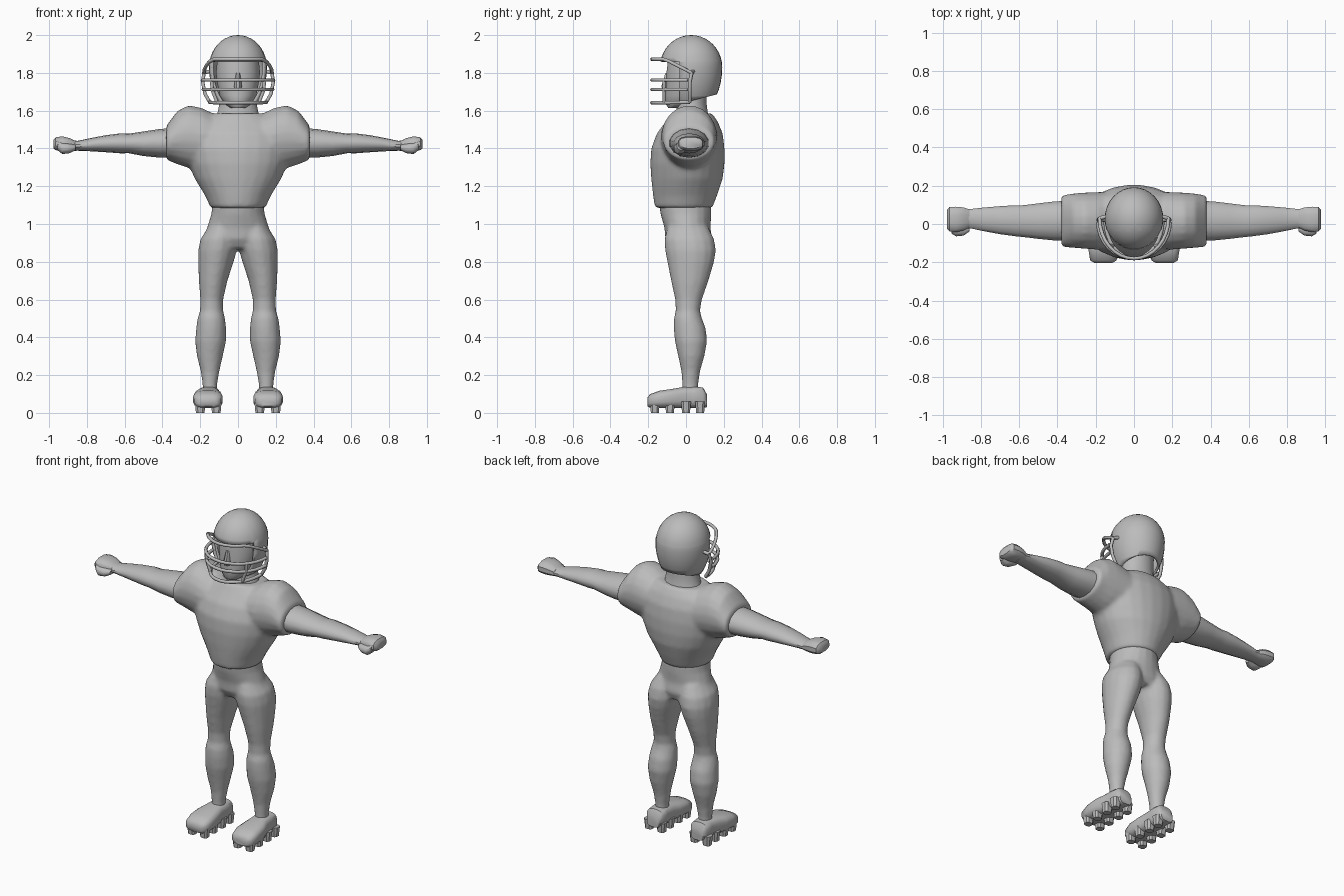
import bpy, bmesh, math
from mathutils import Vector

GREY = bpy.data.materials.new("plain_grey")
GREY.diffuse_color = (0.5, 0.5, 0.5, 1)


def loft(bm, axis, rings, n=16, mirror=False, power=1.0):
    """Closed tube along an axis; ring = (position, a0, a1, b0, b1)."""
    for side in ((1, -1) if mirror else (1,)):
        loops = []
        for t, a0, a1, b0, b1 in rings:
            loop = []
            for i in range(n):
                ang = 2 * math.pi * (i + 0.5) / n
                c, s = math.cos(ang), math.sin(ang)
                c = math.copysign(abs(c) ** power, c)
                s = math.copysign(abs(s) ** power, s)
                a = (a0 + a1) / 2 + (a1 - a0) / 2 * c
                b = (b0 + b1) / 2 + (b1 - b0) / 2 * s
                p = {"x": (t, a, b), "y": (a, t, b), "z": (a, b, t)}[axis]
                loop.append(bm.verts.new((p[0] * side, p[1], p[2])))
            loops.append(loop)
        faces = [bm.faces.new((p[i], p[(i + 1) % n], q[(i + 1) % n], q[i]))
                 for p, q in zip(loops, loops[1:]) for i in range(n)]
        faces += [bm.faces.new(loops[0]), bm.faces.new(loops[-1])]
        bmesh.ops.recalc_face_normals(bm, faces=faces)


def finish(bm, name, blend=0, angle=40):
    me = bpy.data.meshes.new(name)
    bm.to_mesh(me)
    bm.free()
    ob = bpy.data.objects.new(name, me)
    bpy.context.collection.objects.link(ob)
    me.materials.append(GREY)
    if blend:  # fuse overlapping volumes into one soft surface
        r = ob.modifiers.new("fuse", "REMESH")
        r.mode = "VOXEL"
        r.voxel_size = 0.012
        r.use_smooth_shade = True
        s = ob.modifiers.new("soften", "SMOOTH")
        s.iterations = blend
        s.factor = 0.5
    else:
        bpy.ops.object.select_all(action="DESELECT")
        ob.select_set(True)
        bpy.context.view_layer.objects.active = ob
        bpy.ops.object.shade_smooth_by_angle(angle=math.radians(angle))
    return ob


# Jersey: tapered trunk plus padded shoulders and short sleeves
bm = bmesh.new()
loft(bm, "z", [(1.085, -.145, .145, -.165, .14), (1.15, -.175, .175, -.175, .165),
               (1.24, -.23, .23, -.185, .195), (1.32, -.265, .265, -.19, .205),
               (1.40, -.285, .285, -.185, .205), (1.48, -.28, .28, -.155, .195),
               (1.54, -.24, .24, -.11, .17), (1.585, -.15, .15, -.08, .14)], 24)
loft(bm, "x", [(0, -.12, .16, 1.33, 1.56), (.12, -.13, .17, 1.30, 1.58),
               (.19, -.135, .168, 1.29, 1.615), (.26, -.13, .165, 1.295, 1.63),
               (.32, -.125, .16, 1.315, 1.60), (.38, -.12, .15, 1.34, 1.52)], 20, True)
finish(bm, "jersey", 6)

# Trousers and legs
bm = bmesh.new()
loft(bm, "z", [(1.11, -.135, .135, -.145, .135), (1.05, -.143, .143, -.135, .135),
               (.98, -.165, .165, -.115, .13), (.92, -.19, .19, -.11, .14),
               (.87, -.15, .15, -.08, .12)], 20)
loft(bm, "z", [(.98, .01, .16, -.10, .12), (.92, .0, .20, -.115, .15),
               (.86, .005, .212, -.112, .16), (.80, .022, .212, -.10, .15),
               (.70, .055, .208, -.08, .12), (.60, .078, .20, -.058, .085),
               (.54, .078, .202, -.055, .075), (.50, .068, .215, -.065, .085),
               (.45, .062, .222, -.066, .105), (.38, .062, .228, -.06, .113),
               (.30, .08, .218, -.042, .098), (.22, .098, .198, -.025, .075),
               (.15, .11, .188, -.02, .065), (.09, .11, .188, -.02, .065)], 16, True)
finish(bm, "legs", 4)

# Shoes
bm = bmesh.new()
loft(bm, "y", [(-.205, .115, .205, .035, .08), (-.19, .09, .23, .027, .10),
               (-.14, .08, .238, .025, .118), (-.07, .085, .235, .025, .128),
               (-.02, .095, .218, .025, .137), (.04, .095, .21, .025, .14),
               (.09, .097, .208, .025, .135), (.11, .11, .195, .03, .10)],
     16, True, 0.65)
finish(bm, "shoes", 0, 50)

# Studs under the soles
bm = bmesh.new()
for y in (-.165, -.085, .0, .075):
    for x in (.115, .20):
        loft(bm, "z", [(0, x - .024, x + .024, y - .022, y + .022),
                       (.06, x - .03, x + .03, y - .028, y + .028)], 8, True, 0.7)
finish(bm, "shoe_studs", 0, 30)

# Bare arms
bm = bmesh.new()
loft(bm, "x", [(.33, -.09, .125, 1.35, 1.51), (.42, -.088, .12, 1.352, 1.502),
               (.50, -.08, .11, 1.36, 1.49), (.58, -.07, .10, 1.375, 1.478),
               (.62, -.066, .10, 1.374, 1.48), (.70, -.055, .095, 1.38, 1.47),
               (.78, -.04, .088, 1.385, 1.455), (.85, -.025, .08, 1.388, 1.44),
               (.89, -.025, .082, 1.386, 1.445)], 14, True)
finish(bm, "arms")

# Clenched hands with thumbs
bm = bmesh.new()
loft(bm, "x", [(.86, -.02, .078, 1.39, 1.44), (.89, -.035, .088, 1.388, 1.455),
               (.93, -.045, .092, 1.385, 1.465), (.965, -.04, .09, 1.39, 1.46),
               (.977, -.025, .075, 1.40, 1.445)], 12, True, 0.75)
loft(bm, "x", [(.86, -.04, .01, 1.39, 1.42), (.89, -.062, .0, 1.375, 1.425),
               (.93, -.066, .0, 1.37, 1.43), (.955, -.05, .0, 1.39, 1.44)], 10, True)
finish(bm, "hands")

# Neck and face
bm = bmesh.new()
loft(bm, "z", [(1.52, -.14, .14, -.07, .14), (1.58, -.112, .112, -.055, .118),
               (1.64, -.10, .10, -.05, .11), (1.72, -.10, .10, -.05, .11)], 16)
finish(bm, "neck")
bm = bmesh.new()
loft(bm, "z", [(1.615, -.04, .04, -.095, .0), (1.635, -.07, .07, -.108, .06),
               (1.68, -.098, .098, -.11, .10), (1.74, -.11, .11, -.105, .12),
               (1.80, -.118, .118, -.105, .13), (1.88, -.11, .11, -.095, .13)], 20)
loft(bm, "z", [(1.715, -.02, .02, -.128, -.08), (1.73, -.022, .022, -.132, -.08),
               (1.80, -.012, .012, -.11, -.08)], 8)
finish(bm, "face")

# Helmet shell: sphere with the neck and face openings cut away
bm = bmesh.new()
bmesh.ops.create_uvsphere(bm, u_segments=32, v_segments=20, radius=1)
for v in bm.verts:
    x, y, z = v.co
    v.co = (x * .153, .027 + y * .165, 1.83 + z * (.17 if z > 0 else .26))


def split(co, no):
    bmesh.ops.bisect_plane(bm, geom=bm.verts[:] + bm.edges[:] + bm.faces[:],
                           plane_co=co, plane_no=no)


NECK_CO, NECK_NO = Vector((0, 0, 1.645)), Vector((0, -.25, 1)).normalized()
split(NECK_CO, NECK_NO)
split((0, 0, 1.86), (0, 0, 1))
split((0, -.035, 0), (0, 1, 0))
gone = []
for f in bm.faces:
    c = f.calc_center_median()
    if (c - NECK_CO).dot(NECK_NO) < 0 or (c.y < -.035 and c.z < 1.86):
        gone.append(f)
bmesh.ops.delete(bm, geom=gone, context="FACES")
helmet = finish(bm, "helmet")
shell = helmet.modifiers.new("shell", "SOLIDIFY")
shell.thickness = 0.014
shell.offset = -1

# Wire face guard
cu = bpy.data.curves.new("face_guard", "CURVE")
cu.dimensions = "3D"
cu.bevel_depth = 0.010
cu.bevel_resolution = 1
cu.use_fill_caps = True
cu.materials.append(GREY)


def bar(points):
    sp = cu.splines.new("POLY")
    sp.points.add(len(points) - 1)
    for p, co in zip(sp.points, points):
        p.co = (*co, 1)


def hoop(width, back, z_front, z_back, front=-.18):
    pts = []
    for i in range(17):
        t = math.pi * (i / 16 - 0.5)
        k = math.cos(t)
        pts.append((width * math.sin(t), back + (front - back) * k,
                    z_back + (z_front - z_back) * min(1, k * 1.5)))
    bar(pts)


hoop(.18, .03, 1.872, 1.80)
hoop(.188, .01, 1.762, 1.762)
hoop(.183, .01, 1.712, 1.712)
hoop(.15, .02, 1.642, 1.645)
for s in (-1, 1):
    # side posts, forward struts and clips to the shell
    bar([(s * .18, .03, 1.80), (s * .187, .02, 1.75), (s * .175, .02, 1.69), (s * .15, .02, 1.645)])
    bar([(s * .14, -.115, 1.762), (s * .137, -.115, 1.71), (s * .11, -.115, 1.642)])
    bar([(s * .14, .04, 1.81), (s * .18, .03, 1.80)])
guard = bpy.data.objects.new("face_guard", cu)
bpy.context.collection.objects.link(guard)
